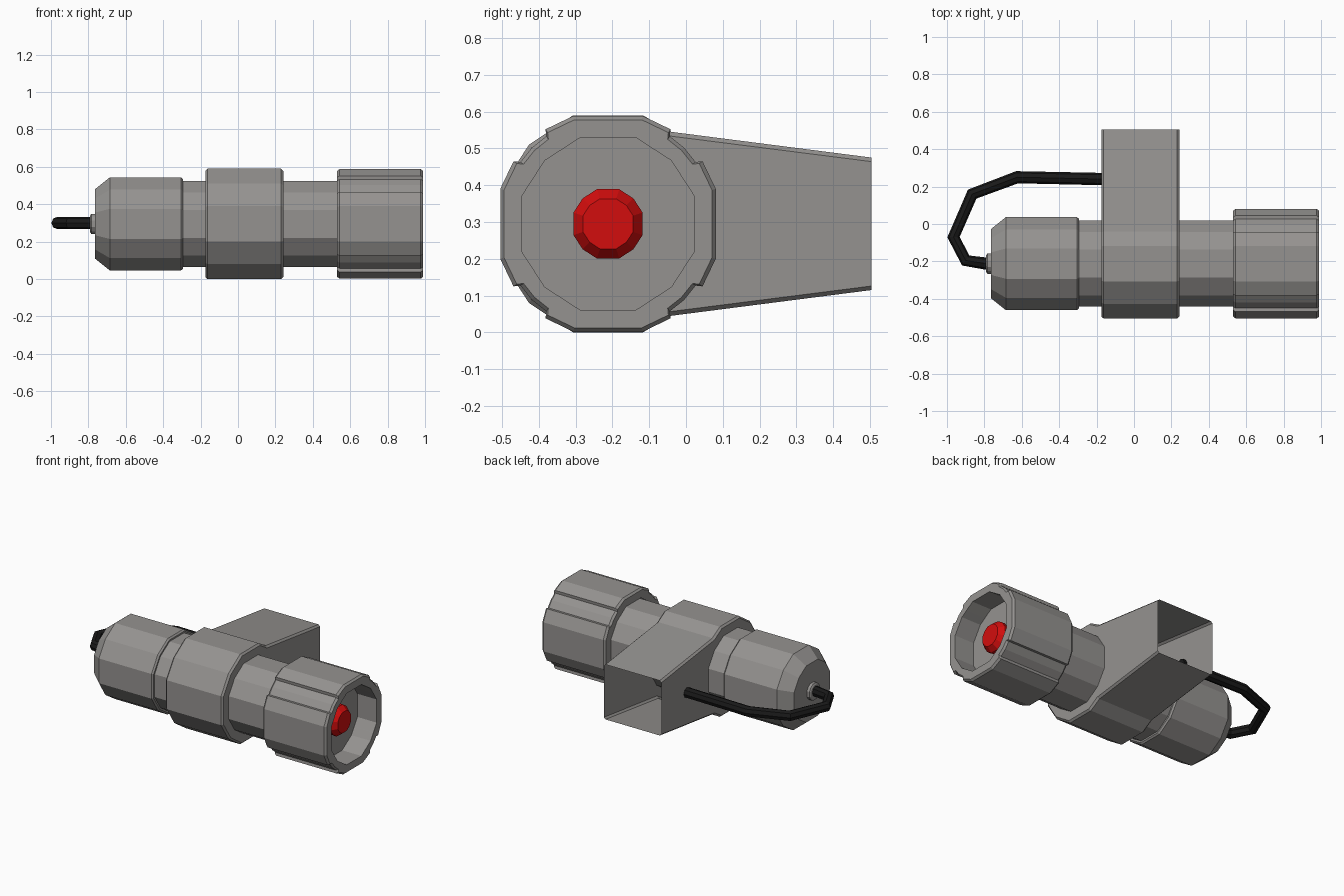
import bpy, bmesh, math
from mathutils import Vector

if "Cube" in bpy.data.objects:
    bpy.data.objects.remove(bpy.data.objects["Cube"])

CY, CZ = -0.212, 0.295          # axis of the lamp body (runs along x)


def material(name, rgb):
    m = bpy.data.materials.new(name)
    m.diffuse_color = (*rgb, 1)
    m.use_nodes = True
    m.node_tree.nodes["Principled BSDF"].inputs["Base Color"].default_value = m.diffuse_color
    return m


grey = material("grey metal", (0.30, 0.29, 0.28))
red = material("red lens", (0.65, 0.004, 0.004))
black = material("black rubber", (0.01, 0.01, 0.01))


def four_way(quarter):
    """Repeat a quarter outline (y, z) around the axis by 90 degree turns."""
    pts, q = [], list(quarter)
    for _ in range(4):
        pts += q
        q = [(-z, y) for y, z in q]
    return pts


def scaled(pts, s):
    return [(y * s, z * s) for y, z in pts]


def loft(name, rings, mat, cap_start=True, cap_end=True, skip=()):
    """Skin a list of (x, outline) rings; outlines are relative to the axis."""
    bm = bmesh.new()
    loops = [[bm.verts.new((x, CY + y, CZ + z)) for y, z in pts] for x, pts in rings]
    n = len(loops[0])
    for a, b in zip(loops, loops[1:]):
        for i in range(n):
            if i not in skip:
                j = (i + 1) % n
                bm.faces.new((a[i], a[j], b[j], b[i]))
    if cap_start:
        bm.faces.new(loops[0][::-1])
    if cap_end:
        bm.faces.new(loops[-1])
    bmesh.ops.recalc_face_normals(bm, faces=bm.faces)
    me = bpy.data.meshes.new(name)
    bm.to_mesh(me)
    bm.free()
    me.materials.append(mat)
    ob = bpy.data.objects.new(name, me)
    bpy.context.collection.objects.link(ob)
    return ob


# Twelve-sided outline with slightly wider top, bottom and side flats (apothem 1)
ROUND = four_way([(1, -0.325), (1, 0.325), (0.735, 0.735)])


def turned(name, profile, mat):
    return loft(name, [(x, scaled(ROUND, r)) for x, r in profile], mat)


# Main tube and rear cap
turned("body_tube", [(-0.32, 0.23), (0.56, 0.23)], grey)
turned("rear_cap", [(-0.765, 0.185), (-0.685, 0.249), (-0.305, 0.249), (-0.295, 0.24)], grey)
turned("cable_gland", [(-0.79, 0.045), (-0.784, 0.054), (-0.75, 0.054)], grey)

# Lamp head: four raised pads with shallow diagonal channels, hollow front
quarter = [(0.293, -0.095), (0.293, 0.095), (0.257, 0.170),
           (0.238, 0.168), (0.207, 0.207), (0.168, 0.238), (0.170, 0.257)]
HEAD = four_way(quarter)
# bore outline has matching points that lie on the twelve-sided opening
s = 0.234
bore_q = [(s, -0.325 * s), (s, 0.325 * s), (0.867 * s, 0.53 * s), (0.85 * s, 0.556 * s),
          (0.735 * s, 0.735 * s), (0.556 * s, 0.85 * s), (0.53 * s, 0.867 * s)]
BORE = four_way(bore_q)
loft("lamp_head", [(0.53, BORE), (0.53, scaled(HEAD, 0.965)), (0.543, HEAD), (0.977, HEAD),
                   (0.99, scaled(HEAD, 0.965)), (0.99, BORE), (0.85, BORE)],
     grey, cap_start=False)

# Red lens
turned("lens", [(0.845, 0.08), (0.865, 0.094), (0.885, 0.094), (0.92, 0.068)], red)

# Clamp collar that runs out into an open mounting bracket
END = 0.505 - CY
collar = [(END, -0.18), (END, 0.18), (0.172, 0.25), (0.095, 0.295), (-0.095, 0.295),
          (-0.215, 0.215), (-0.293, 0.095), (-0.293, -0.095), (-0.215, -0.215),
          (-0.095, -0.295), (0.095, -0.295), (0.172, -0.25)]
inner = [(y if y == END else y * 0.965, z - math.copysign(0.011, z) if y > 0 else z * 0.963)
         for y, z in collar]
loft("collar_bracket", [(-0.175, inner), (-0.163, collar), (0.23, collar), (0.242, inner)],
     grey, skip=(0,))

# Cable from the rear gland round into the bracket side
cu = bpy.data.curves.new("cable", "CURVE")
cu.dimensions = "3D"
cu.bevel_depth = 0.033
cu.bevel_resolution = 2
cu.use_fill_caps = True
path = [(-0.77, -0.215), (-0.90, -0.195), (-0.965, -0.07), (-0.865, 0.16),
        (-0.625, 0.25), (-0.155, 0.24)]
sp = cu.splines.new("POLY")
sp.points.add(len(path) - 1)
for p, (x, y) in zip(sp.points, path):
    p.co = (x, y, 0.30, 1)
cu.materials.append(black)
cable = bpy.data.objects.new("cable", cu)
bpy.context.collection.objects.link(cable)
bpy.context.view_layer.objects.active = cable
cable.select_set(True)
bpy.ops.object.convert(target="MESH")
for p in cable.data.polygons:
    p.use_smooth = False
